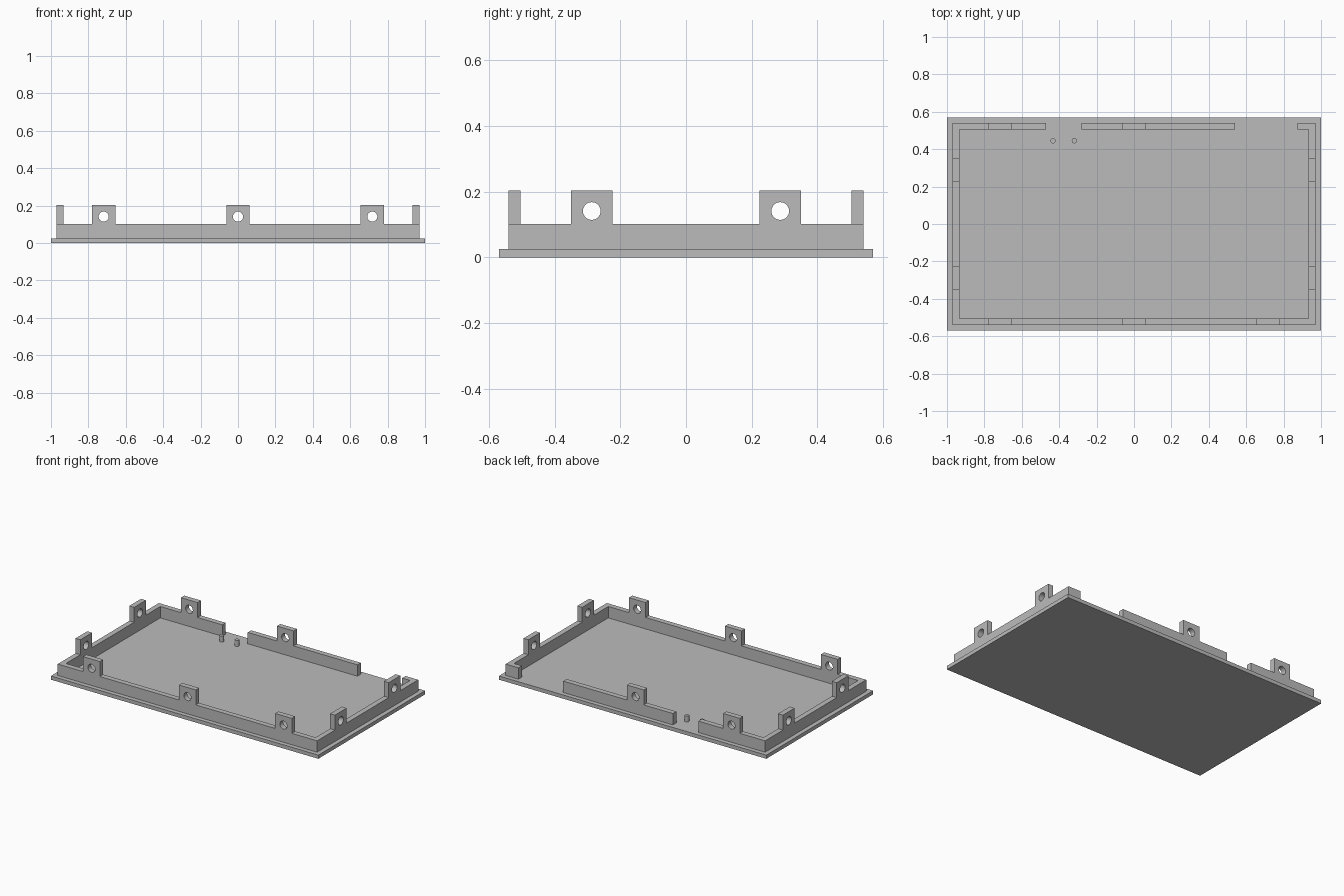
import bpy, bmesh, math
from mathutils import Matrix

cube = bpy.data.objects.get("Cube")
if cube:
    bpy.data.objects.remove(cube, do_unlink=True)

grey = bpy.data.materials.new("mid grey")
grey.use_nodes = True
grey.diffuse_color = (0.5, 0.5, 0.5, 1)
grey.node_tree.nodes["Principled BSDF"].inputs["Base Color"].default_value = (0.5, 0.5, 0.5, 1)

HALF_X, HALF_Y, PLATE = 1.0, 0.57, 0.025
OUT_X, OUT_Y, WALL = 0.97, 0.54, 0.036
WALL_TOP, TAB_TOP, TAB_HALF = 0.102, 0.203, 0.0625
HOLE_Z, HOLE_R = 0.141, 0.027


def finish(name, bm):
    bmesh.ops.remove_doubles(bm, verts=bm.verts, dist=1e-5)
    bmesh.ops.recalc_face_normals(bm, faces=bm.faces)
    mesh = bpy.data.meshes.new(name)
    bm.to_mesh(mesh)
    bm.free()
    mesh.materials.clear()
    mesh.materials.append(grey)
    obj = bpy.data.objects.new(name, mesh)
    bpy.context.collection.objects.link(obj)
    bpy.ops.object.select_all(action='DESELECT')
    obj.select_set(True)
    bpy.context.view_layer.objects.active = obj
    bpy.ops.object.shade_smooth_by_angle(angle=math.radians(30))
    return obj


def wall(name, start, end, tabs, place):
    """Extrude a wall profile with raised tabs, each pierced by a round hole."""
    outline = [(start, PLATE), (start, WALL_TOP)]
    loops = [outline]
    for t in tabs:
        a, b = t - TAB_HALF, t + TAB_HALF
        outline += [(a, WALL_TOP), (a, TAB_TOP), (b, TAB_TOP), (b, WALL_TOP)]
        turns = [math.tau * i / 32 for i in range(32)]
        loops.append([(t + HOLE_R * math.cos(u), HOLE_Z + HOLE_R * math.sin(u)) for u in turns])
    outline += [(end, WALL_TOP), (end, PLATE)]

    curve = bpy.data.curves.new(name + " profile", 'CURVE')
    curve.dimensions, curve.fill_mode, curve.extrude = '2D', 'BOTH', WALL / 2
    for loop in loops:
        spline = curve.splines.new('POLY')
        spline.points.add(len(loop) - 1)
        for point, (x, y) in zip(spline.points, loop):
            point.co = (x, y, 0, 1)
        spline.use_cyclic_u = True
    helper = bpy.data.objects.new(name + " profile", curve)
    bm = bmesh.new()
    bm.from_mesh(helper.to_mesh())
    helper.to_mesh_clear()
    bpy.data.objects.remove(helper)
    bpy.data.curves.remove(curve)
    bm.transform(place @ Matrix.Rotation(math.pi / 2, 4, 'X'))
    finish(name, bm)


# Base plate
bm = bmesh.new()
bmesh.ops.create_cube(bm, size=1)
bm.transform(Matrix.Translation((0, 0, PLATE / 2)) @ Matrix.Diagonal((2 * HALF_X, 2 * HALF_Y, PLATE, 1)))
finish("base_plate", bm)

# Front wall and the three back wall pieces
mid_y = OUT_Y - WALL / 2
wall("front_wall", -OUT_X, OUT_X, [-0.718, 0, 0.718], Matrix.Translation((0, -mid_y, 0)))
back = Matrix.Translation((0, mid_y, 0))
wall("back_wall_right", -OUT_X, -0.47, [-0.718], back)
wall("back_wall_middle", -0.28, 0.54, [0], back)
wall("back_wall_left", 0.875, OUT_X, [], back)

# Side walls between the front and back walls
end_y = OUT_Y - WALL
for name, side in (("left_wall", 1), ("right_wall", -1)):
    place = Matrix.Translation((side * (OUT_X - WALL / 2), 0, 0)) @ Matrix.Rotation(math.pi / 2, 4, 'Z')
    wall(name, -end_y, end_y, [-0.287, 0.287], place)

# Two locating pins beside the back opening
for name, x in (("pin_right", -0.433), ("pin_left", -0.319)):
    bm = bmesh.new()
    bmesh.ops.create_cone(bm, cap_ends=True, segments=24, radius1=0.014, radius2=0.014, depth=0.04)
    bm.transform(Matrix.Translation((x, 0.445, PLATE + 0.02)))
    finish(name, bm)
